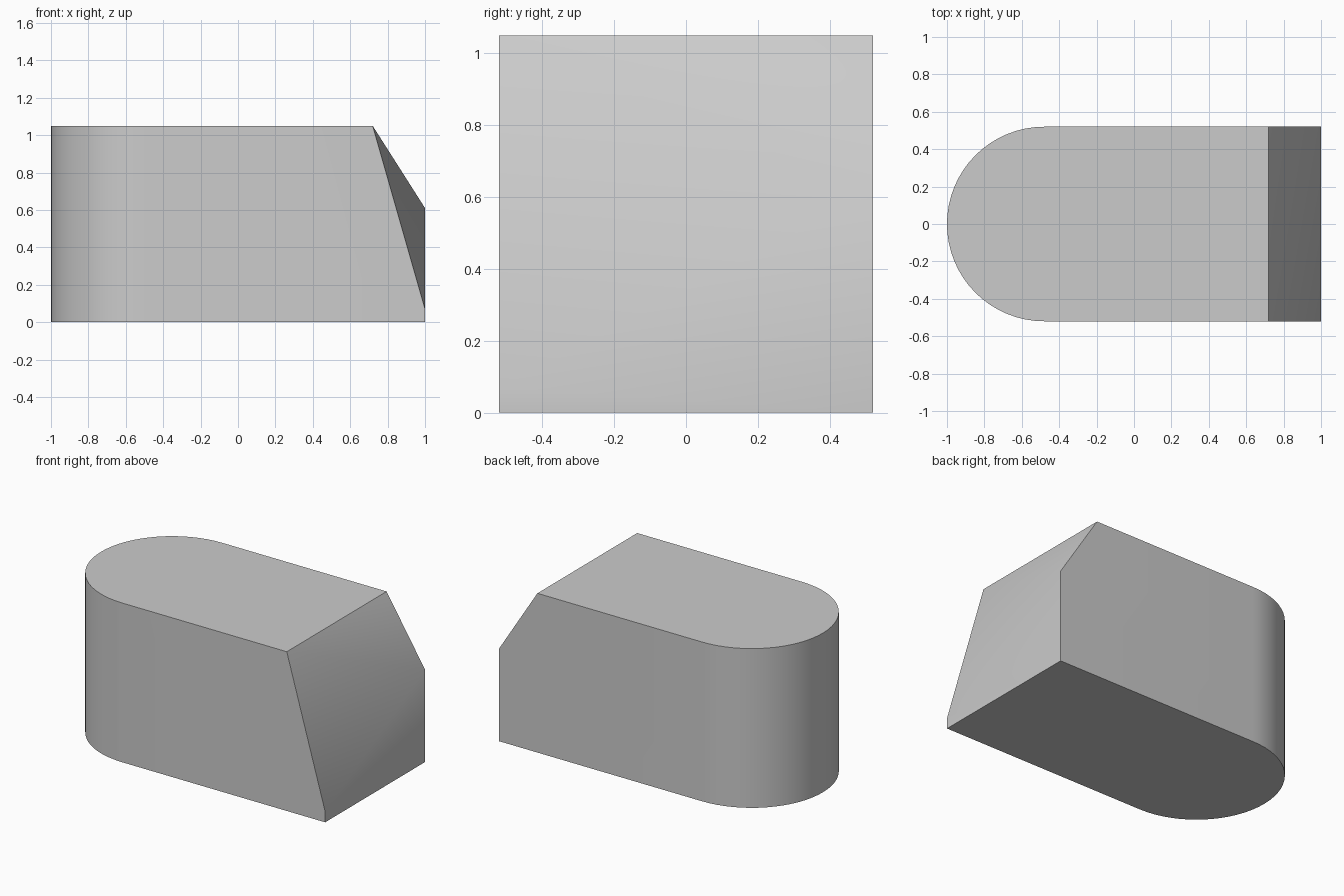
import bpy, bmesh
from math import sin, cos, pi, radians

cube = bpy.data.objects.get("Cube")
if cube:
    bpy.data.objects.remove(cube)

HALF = 0.52      # half width, also the radius of the rounded end
HEIGHT = 1.05
TOP_END = 0.72   # where the top stops and the slanted end begins
SEGMENTS = 32

grey = bpy.data.materials.new("plain grey")
grey.use_nodes = True
color = (0.6, 0.6, 0.6, 1)
grey.diffuse_color = color
grey.node_tree.nodes["Principled BSDF"].inputs["Base Color"].default_value = color

bm = bmesh.new()


def ring(z, end):
    """Outline with a rounded left end, running from the back to the front corner."""
    points = [(end, HALF)]
    for i in range(SEGMENTS + 1):
        a = pi / 2 + pi * i / SEGMENTS
        points.append((HALF - 1 + HALF * cos(a), HALF * sin(a)))
    points.append((end, -HALF))
    return [bm.verts.new((x, y, z)) for x, y in points]


bottom = ring(0, 1)
top = ring(HEIGHT, TOP_END)
back_corner = bm.verts.new((1, HALF, 0.61))
front_corner = bm.verts.new((1, -HALF, 0.07))

# Floor and top
bm.faces.new(bottom)
bm.faces.new(top)

# Rounded end
for i in range(1, SEGMENTS + 1):
    bm.faces.new((bottom[i], bottom[i + 1], top[i + 1], top[i]))

# Straight back and front walls
bm.faces.new((bottom[0], bottom[1], top[1], top[0], back_corner))
bm.faces.new((bottom[-2], bottom[-1], front_corner, top[-1], top[-2]))

# Slanted, twisted end
bm.faces.new((top[-1], back_corner, top[0]))
bm.faces.new((top[-1], front_corner, back_corner))
bm.faces.new((front_corner, bottom[-1], bottom[0], back_corner))

bmesh.ops.recalc_face_normals(bm, faces=bm.faces)
mesh = bpy.data.meshes.new("rounded_block")
bm.to_mesh(mesh)
bm.free()
mesh.materials.append(grey)

block = bpy.data.objects.new("rounded_block", mesh)
bpy.context.collection.objects.link(block)
bpy.ops.object.select_all(action="DESELECT")
block.select_set(True)
bpy.context.view_layer.objects.active = block
bpy.ops.object.shade_smooth_by_angle(angle=radians(30))
